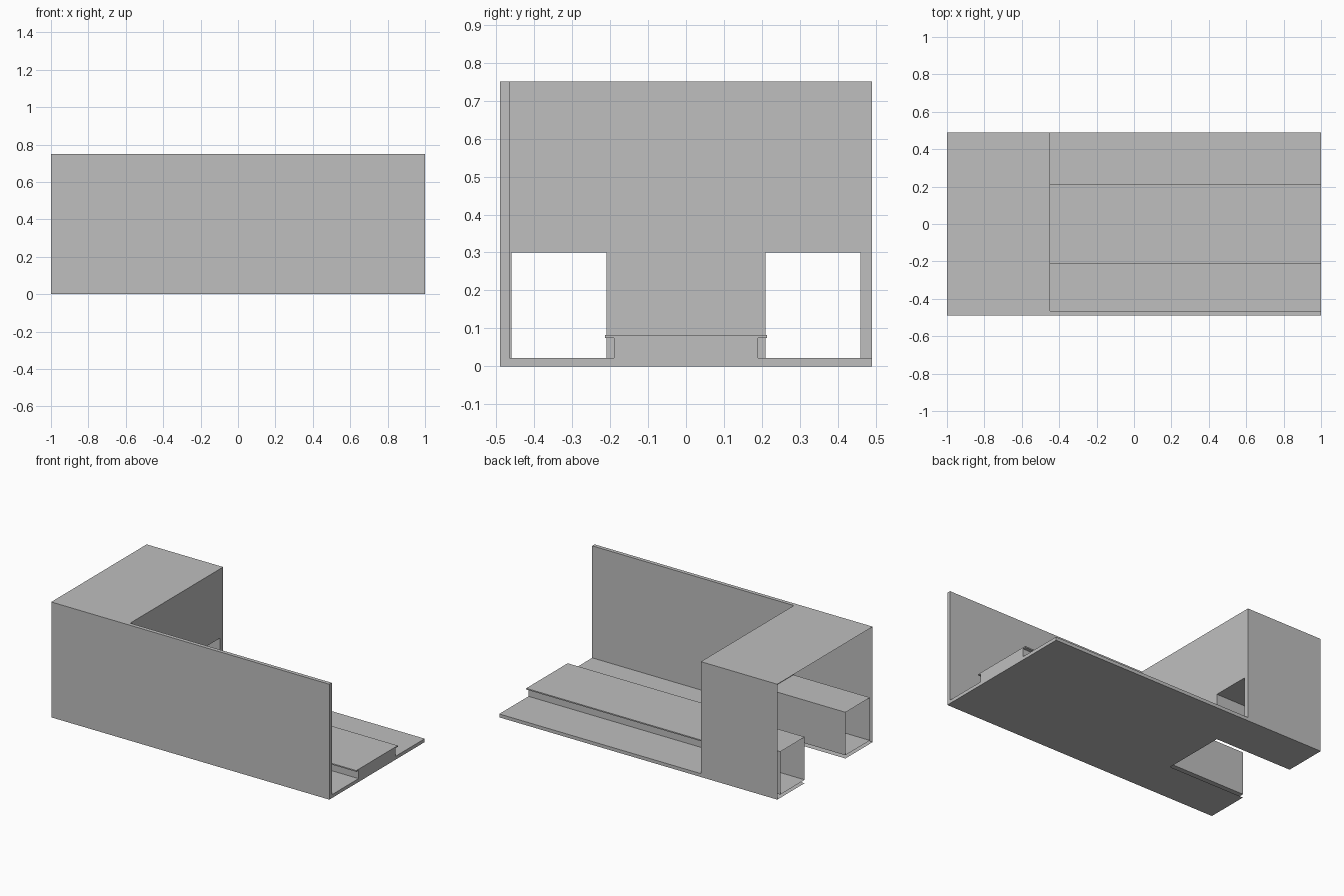
import bpy
import bmesh
from mathutils import Vector

cube = bpy.data.objects.get("Cube")
if cube:
    bpy.data.objects.remove(cube, do_unlink=True)

grey = bpy.data.materials.new("plain grey")
grey.use_nodes = True
COLOUR = (0.52, 0.52, 0.52, 1)
grey.diffuse_color = COLOUR
grey.node_tree.nodes["Principled BSDF"].inputs["Base Color"].default_value = COLOUR

# Main dimensions
END, WALL = 1.0, -0.45          # half length, bulkhead position
SIDE, INNER = 0.49, -0.465      # half width, inside of the front panel
FLOOR, TOP = 0.022, 0.75
T_IN, T_OUT, T_TOP = 0.21, 0.46, 0.30   # tunnel opening


def part(name, sheets):
    """Object from flat sheets: (axis, level, outline, facing sign)."""
    bm = bmesh.new()
    for axis, level, outline, facing in sheets:
        verts = []
        for a, b in outline:
            p = [a, b]
            p.insert(axis, level)
            verts.append(bm.verts.new(p))
        face = bm.faces.new(verts)
        face.normal_update()
        if face.normal[axis] * facing < 0:
            face.normal_flip()
    bmesh.ops.remove_doubles(bm, verts=bm.verts, dist=0.0001)
    mesh = bpy.data.meshes.new(name)
    bm.to_mesh(mesh)
    bm.free()
    mesh.materials.append(grey)
    obj = bpy.data.objects.new(name, mesh)
    bpy.context.scene.collection.objects.link(obj)
    return obj


def rect(a0, a1, b0, b1):
    return [(a0, b0), (a1, b0), (a1, b1), (a0, b1)]


def swept(profile, x0, x1, closed=True):
    """Sheets running along x under each edge of a counter-clockwise y-z profile."""
    sheets = []
    count = len(profile)
    for i in range(count if closed else count - 1):
        (y0, z0), (y1, z1) = profile[i], profile[(i + 1) % count]
        if y0 == y1:
            sheets.append((1, y0, rect(x0, x1, z0, z1), 1 if z1 > z0 else -1))
        else:
            sheets.append((2, z0, rect(x0, x1, y0, y1), -1 if y1 > y0 else 1))
    return sheets


# Base slab: deck, edges and underside, open under the cabinet's middle
part("base", [
    (2, FLOOR, rect(WALL, END, INNER, SIDE), 1),
    (0, END, rect(-SIDE, SIDE, 0, FLOOR), 1),
    (1, -SIDE, rect(-END, END, 0, FLOOR), -1),
    (2, 0, rect(-END, END, -SIDE, -T_IN), -1),
    (2, 0, rect(WALL, END, -T_IN, T_IN), -1),
    (2, 0, rect(-END, END, T_IN, SIDE), -1),
])

# Tall front panel
part("front_panel", [
    (1, -SIDE, rect(-END, END, FLOOR, TOP), -1),
    (1, INNER, rect(WALL, END, FLOOR, TOP), 1),
    (0, END, rect(-SIDE, INNER, FLOOR, TOP), 1),
])

# Cabinet: roof with the panel's top edge, back, and bulkhead with two openings
comb = [(INNER, FLOOR), (-T_OUT, FLOOR), (-T_OUT, T_TOP), (-T_IN, T_TOP),
        (-T_IN, FLOOR), (T_IN, FLOOR), (T_IN, T_TOP), (T_OUT, T_TOP),
        (T_OUT, FLOOR), (SIDE, FLOOR), (SIDE, TOP), (INNER, TOP)]
part("cabinet", [
    (2, TOP, [(-END, -SIDE), (END, -SIDE), (END, INNER), (WALL, INNER),
              (WALL, SIDE), (-END, SIDE)], 1),
    (1, SIDE, [(-END, 0), (END, 0), (END, FLOOR), (WALL, FLOOR),
               (WALL, TOP), (-END, TOP)], 1),
    (0, WALL, comb, 1),
])

# Central rail with overhanging lips
STEM, LIP, LIP_Z, RAIL_Z = 0.19, 0.213, 0.075, 0.083
profile = [(STEM, FLOOR), (STEM, LIP_Z), (LIP, LIP_Z), (LIP, RAIL_Z),
           (-LIP, RAIL_Z), (-LIP, LIP_Z), (-STEM, LIP_Z), (-STEM, FLOOR)]
part("rail", swept(profile, WALL, END, closed=False) + [(0, END, profile, 1)])

# Pair of thin open-ended tunnels through the cabinet, facing inwards
tunnel = part("tunnels", swept(
    list(reversed(rect(T_IN, T_OUT, FLOOR, T_TOP))), -END, WALL))
mirror = tunnel.modifiers.new("Mirror", 'MIRROR')
mirror.use_axis = (False, True, False)
skin = tunnel.modifiers.new("Skin", 'SOLIDIFY')
skin.thickness = 0.001
skin.offset = -1
skin.use_rim = False
